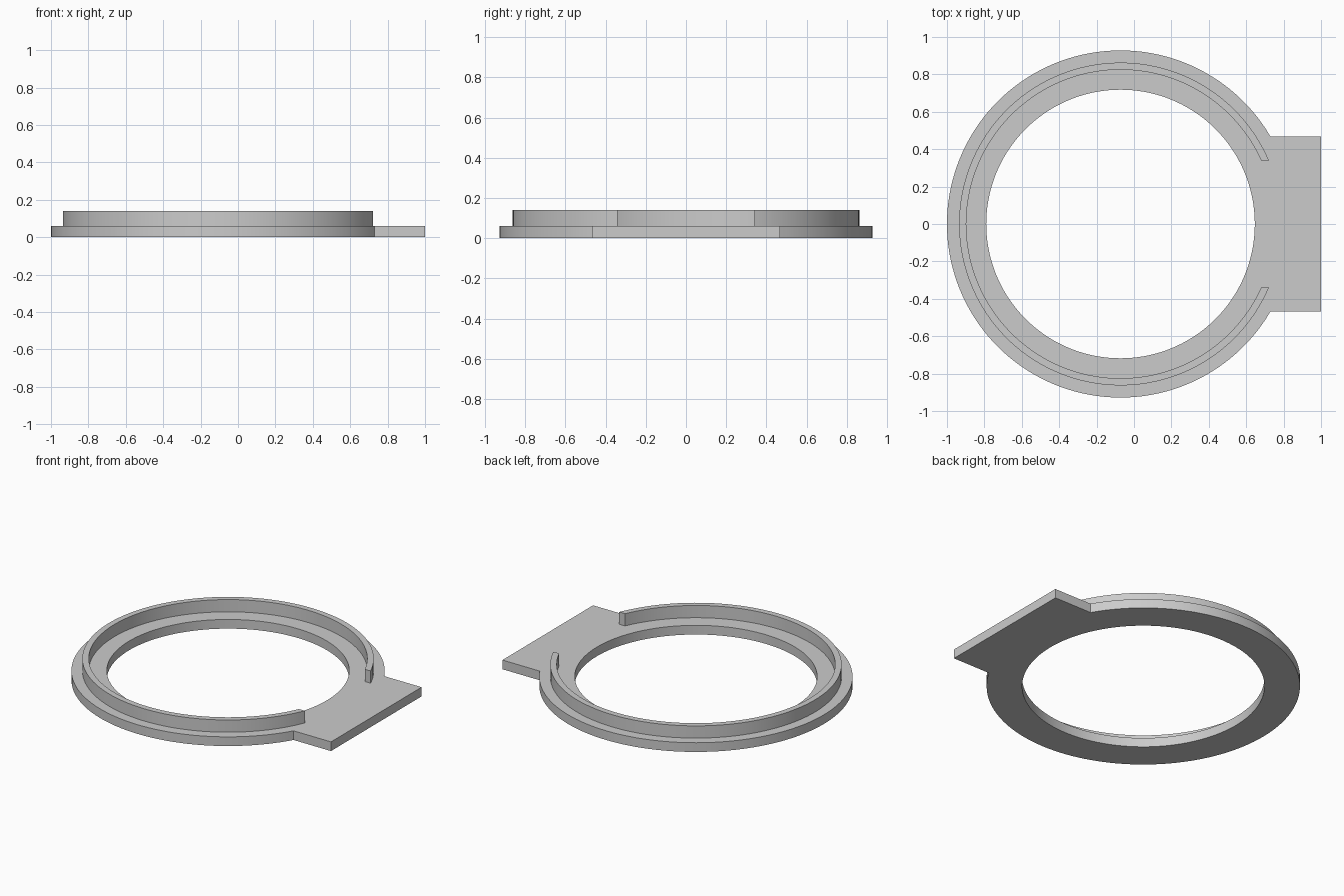
import bpy
import bmesh
from math import sin, cos, asin, atan2, pi

if "Cube" in bpy.data.objects:
    bpy.data.objects.remove(bpy.data.objects["Cube"])

CX = -0.072                      # ring centre
R_OUT, R_HOLE = 0.928, 0.718     # base ring radii
LIP_OUT, LIP_IN = 0.863, 0.825   # raised lip radii
TAB_HALF, TAB_END = 0.468, 1.0 - CX
GAP_HALF = 0.34                  # half width of the lip opening
Z_BASE, Z_TOP = 0.06, 0.14

grey = bpy.data.materials.new("light_grey")
grey.diffuse_color = (0.6, 0.6, 0.6, 1)
grey.use_nodes = True
grey.node_tree.nodes["Principled BSDF"].inputs["Base Color"].default_value = grey.diffuse_color


def span(a, b, n):
    return [a + (b - a) * i / n for i in range(n + 1)]


def polar(r, a):
    return (CX + r * cos(a), r * sin(a))


def band(name, outer, inner, z0, z1, closed):
    """Solid band between two matching outlines, open or closed."""
    bm = bmesh.new()
    rows = []
    for o, i in zip(outer, inner):
        rows.append([bm.verts.new((*p, z)) for p, z in
                     ((o, z0), (o, z1), (i, z1), (i, z0))])
    n = len(rows)
    for k in range(n if closed else n - 1):
        a, b = rows[k], rows[(k + 1) % n]
        for j in range(4):
            m = (j + 1) % 4
            bm.faces.new((a[j], b[j], b[m], a[m]))
    if not closed:
        bm.faces.new(rows[0])
        bm.faces.new(rows[-1][::-1])
    bmesh.ops.recalc_face_normals(bm, faces=bm.faces)
    mesh = bpy.data.meshes.new(name)
    bm.to_mesh(mesh)
    bm.free()
    mesh.materials.append(grey)
    obj = bpy.data.objects.new(name, mesh)
    bpy.context.collection.objects.link(obj)
    bpy.ops.object.select_all(action='DESELECT')
    obj.select_set(True)
    bpy.context.view_layer.objects.active = obj
    bpy.ops.object.shade_smooth_by_angle(angle=pi / 6)
    return obj


# Base ring with its rectangular tab, as one plate
join = asin(TAB_HALF / R_OUT)
corner = atan2(TAB_HALF, TAB_END)
angles = (span(-corner, corner, 16) + span(corner, join, 4)[1:]
          + span(join, 2 * pi - join, 120)[1:]
          + span(-join, -corner, 4)[1:-1])


def outline(a):
    if cos(a) > 0 and abs(sin(a)) < sin(join) - 1e-6:
        r = min(TAB_END / cos(a), TAB_HALF / max(abs(sin(a)), 1e-6))
    else:
        r = R_OUT
    return polar(r, a)


band("base_plate", [outline(a) for a in angles],
     [polar(R_HOLE, a) for a in angles], 0, Z_BASE, True)


# Raised lip, open towards the tab with straight-cut ends
def lip_arc(r):
    a = asin(GAP_HALF / r)
    return [polar(r, t) for t in span(a, 2 * pi - a, 120)]


band("raised_lip", lip_arc(LIP_OUT), lip_arc(LIP_IN), Z_BASE, Z_TOP, False)
